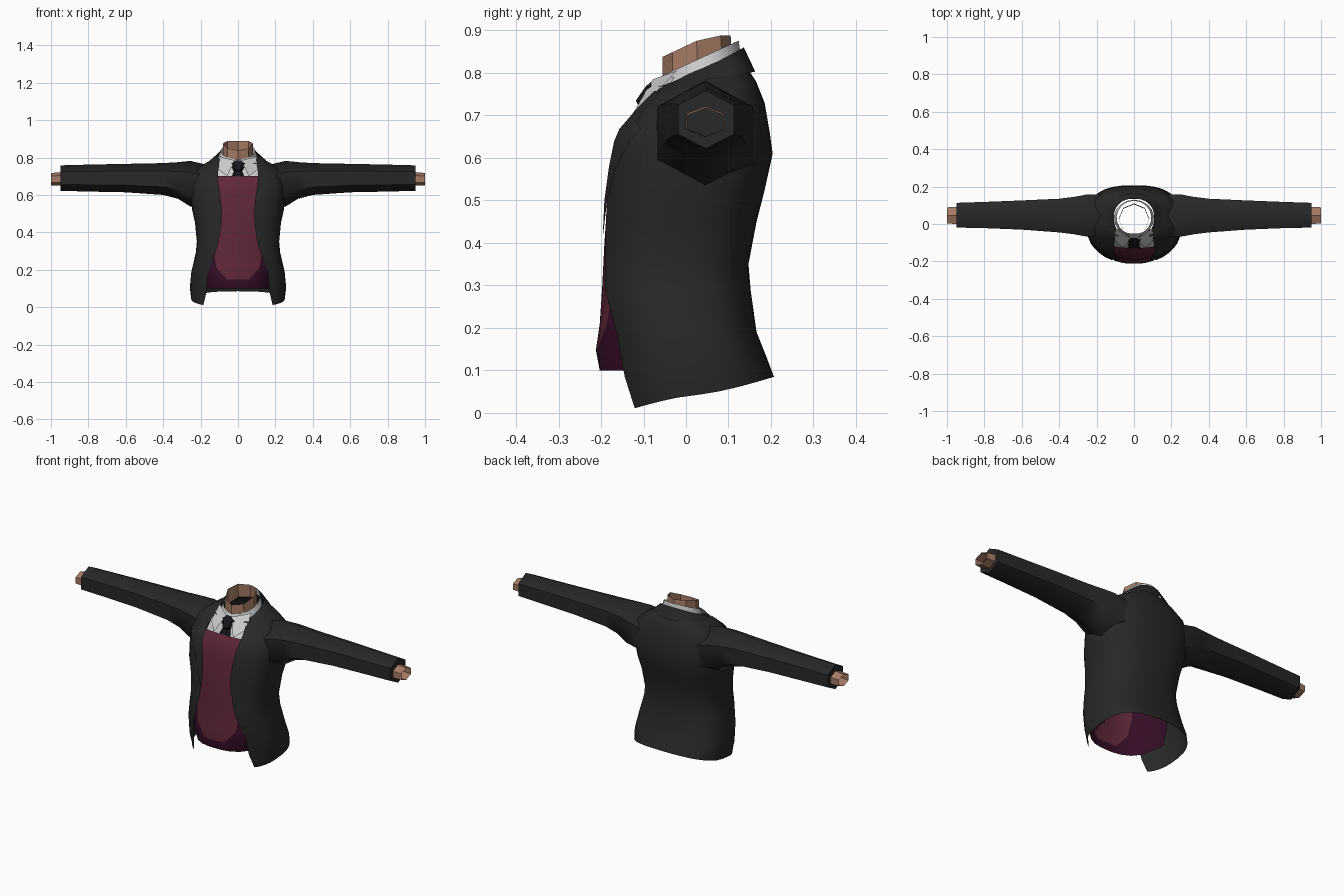
import bpy, math

if "Cube" in bpy.data.objects:
    bpy.data.objects.remove(bpy.data.objects["Cube"])


def material(name, r, g, b):
    m = bpy.data.materials.new(name)
    m.diffuse_color = (r, g, b, 1)
    m.use_nodes = True
    m.node_tree.nodes["Principled BSDF"].inputs["Base Color"].default_value = m.diffuse_color
    return m


CLOTH = material("charcoal cloth", .021, .021, .021)
CRIMSON = material("crimson vest", .115, .02, .038)
PLUM = material("dark plum", .035, .004, .02)
WHITE = material("white shirt", .6, .6, .6)
SKIN = material("skin", .38, .2, .13)
BLACK = material("black tie", .009, .009, .012)


def build(name, verts, faces, mats, rule=None, angle=40):
    me = bpy.data.meshes.new(name)
    me.from_pydata(verts, [], faces)
    for m in mats:
        me.materials.append(m)
    if rule:
        for p in me.polygons:
            p.material_index = rule(p.index)
    ob = bpy.data.objects.new(name, me)
    bpy.context.collection.objects.link(ob)
    bpy.ops.object.select_all(action='DESELECT')
    ob.select_set(True)
    bpy.context.view_layer.objects.active = ob
    bpy.ops.object.shade_smooth_by_angle(angle=math.radians(angle))
    return ob


def loft(name, rows, mats, wrap=False, cap=False, rule=None, angle=40):
    """Skin a list of equal-length point rows."""
    n = len(rows[0])
    faces = []
    for i in range(len(rows) - 1):
        for j in range(n if wrap else n - 1):
            k = (j + 1) % n
            faces.append((i * n + j, i * n + k, (i + 1) * n + k, (i + 1) * n + j))
    if cap:
        faces.append([(len(rows) - 1) * n + j for j in range(n)])
    return build(name, [p for r in rows for p in r], faces, mats, rule, angle)


def mirrored(rows):
    return [[(-x, y, z) for x, y, z in reversed(r)] for r in rows]


def spow(v, e):
    return math.copysign(abs(v) ** e, v)


E = .75  # boxiness of the torso section


def ring(zf, zb, w, yf, yb, gap=0.0, n=28, e=E, k=1.0, closed=False):
    """Tilted rounded section, starting and ending at a front opening."""
    yc, h = (yf + yb) / 2, (yb - yf) / 2
    a0 = math.asin((gap / w) ** (1 / e)) if gap else 0
    pts = []
    for i in range(n if closed else n + 1):
        a = a0 + (2 * math.pi - 2 * a0) * i / n
        t = min(1, k * (1 - math.cos(a)) / 2)
        pts.append((w * spow(math.sin(a), e), yc - h * spow(math.cos(a), e), zf + (zb - zf) * t))
    return pts


# Jacket body: front z, back z, half width, front y, back y, opening half width
JACKET = [
    (.0, .085, .250, -.157, .207, .185),
    (.08, .13, .258, -.168, .190, .168),
    (.19, .19, .250, -.186, .166, .160),
    (.29, .29, .226, -.205, .152, .122),
    (.35, .35, .220, -.200, .147, .103),
    (.45, .45, .230, -.194, .166, .088),
    (.52, .52, .246, -.189, .184, .086),
    (.61, .61, .252, -.176, .204, .098),
    (.66, .66, .250, -.165, .197, .106),
    (.73, .73, .232, -.105, .185, .110),
    (.762, .78, .172, -.075, .165, .100),
    (.768, .825, .112, -.062, .135, .080),
]
loft("jacket_body", [ring(*r) for r in JACKET], [CLOTH])


def jacket_y(x, z):
    for a, b in zip(JACKET, JACKET[1:]):
        if a[0] <= z <= b[0]:
            f = (z - a[0]) / (b[0] - a[0])
            w, yf, yb = (a[i] + (b[i] - a[i]) * f for i in (2, 3, 4))
            s = min(.999, (x / w) ** (1 / E))
            return (yf + yb) / 2 - (yb - yf) / 2 * (1 - s * s) ** (E / 2)
    return 0


# Folded jacket collar around the neck
loft("jacket_collar", [ring(.764, .803, .150, -.085, .163, .085, e=.9),
                       ring(.757, .860, .108, -.070, .136, .075, e=.9)], [CLOTH])

# Lapels: z, inner x, outer x
LAPEL = [(.42, .091, .095), (.5, .085, .118), (.58, .093, .155), (.64, .102, .195),
         (.668, .106, .212), (.685, .107, .178), (.72, .108, .165), (.757, .1, .135)]
lapel = []
for z, xi, xo in LAPEL:
    xs = [xi + (xo - xi) * j / 4 for j in range(5)]
    lapel.append([(x, jacket_y(x, z) - .006, z) for x in xs])
loft("lapel_right", lapel, [CLOTH])
loft("lapel_left", mirrored(lapel), [CLOTH])


# Sleeves and wrists: x, centre y, centre z, half depth, half height
def tube(sections):
    rows = []
    for x, yc, zc, ry, rz in sections:
        rows.append([(x, yc + ry / .866 * math.cos(a), zc + rz * math.sin(a))
                     for a in (math.pi / 2 + math.pi / 3 * k for k in range(6))])
    return rows


sleeve = tube([(.16, .045, .64, .115, .12), (.255, .045, .66, .112, .122),
               (.32, .045, .677, .1, .098), (.4, .045, .685, .09, .085),
               (.6, .048, .69, .078, .076), (.8, .048, .69, .07, .072),
               (.95, .047, .69, .066, .068)])
wrist = tube([(.935, .046, .686, .047, .037), (1.0, .046, .684, .043, .033)])
for side, flip in (("right", lambda r: r), ("left", mirrored)):
    loft("sleeve_" + side, flip(sleeve), [CLOTH], wrap=True, cap=True, angle=62)
    loft("wrist_" + side, flip(wrist), [SKIN], wrap=True, angle=30)

# Vest: z, half width, front y, crimson half width (plum beyond it)
VEST = [(.10, .183, -.203, .045), (.148, .193, -.212, .06), (.21, .208, -.203, .115),
        (.3, .203, -.197, .13), (.4, .203, -.192, .13), (.5, .215, -.185, .13),
        (.6, .225, -.171, .13), (.66, .225, -.157, .13), (.70, .22, -.128, .13)]
vest = []
for z, w, yf, b in VEST:
    xs = [b * j / 3 for j in range(4)] + [b + (w - b) * t for t in (.3, .6, .85, 1)]
    half = [(x, yf * (1 - min(1, (x / w) ** (2 / E))) ** (E / 2), z) for x in xs]
    vest.append([(-x, y, zz) for x, y, zz in reversed(half[1:])] + half)
COLS = len(vest[0]) - 1
loft("vest", vest, [CRIMSON, PLUM],
     rule=lambda i: 0 if i >= COLS and 4 <= i % COLS < COLS - 4 else 1)

# Shirt front behind the vest neckline
shirt = []
for z, y, w in [(.62, -.14, .125), (.69, -.12, .125), (.74, -.083, .118), (.79, -.052, .085)]:
    shirt.append([(w * t, y + .025 * t * t, z) for t in (-1, -.66, -.33, 0, .33, .66, 1)])
loft("shirt_front", shirt, [WHITE])

# Shirt collar band and pointed collar flaps
loft("shirt_collar_band", [ring(.755, .835, .107, -.066, .13, .02, n=16, e=1),
                           ring(.793, .876, .093, -.057, .124, .02, n=16, e=1)], [WHITE])
flap = [[(.058, -.128, .700), (.104, -.085, .735)],
        [(.018, -.078, .785), (.098, -.022, .805)]]
loft("collar_flap_right", flap, [WHITE])
loft("collar_flap_left", mirrored(flap), [WHITE])

# Neck, open at the top
loft("neck", [ring(.76, .82, .082, -.055, .11, n=8, e=1, closed=True),
              ring(.838, .888, .08, -.055, .105, n=8, e=1, k=1.5, closed=True)],
     [SKIN], wrap=True, angle=30)

# Tie: faceted knot and blade tucked into the vest
tie = []
for z, y, w in [(.665, -.142, .036), (.70, -.128, .032), (.725, -.113, .022),
                (.735, -.118, .026), (.768, -.095, .045), (.785, -.075, .04)]:
    tie.append([(-w, y + .018, z), (-w * .5, y, z), (w * .5, y, z), (w, y + .018, z)])
loft("tie", tie, [BLACK], angle=25)
